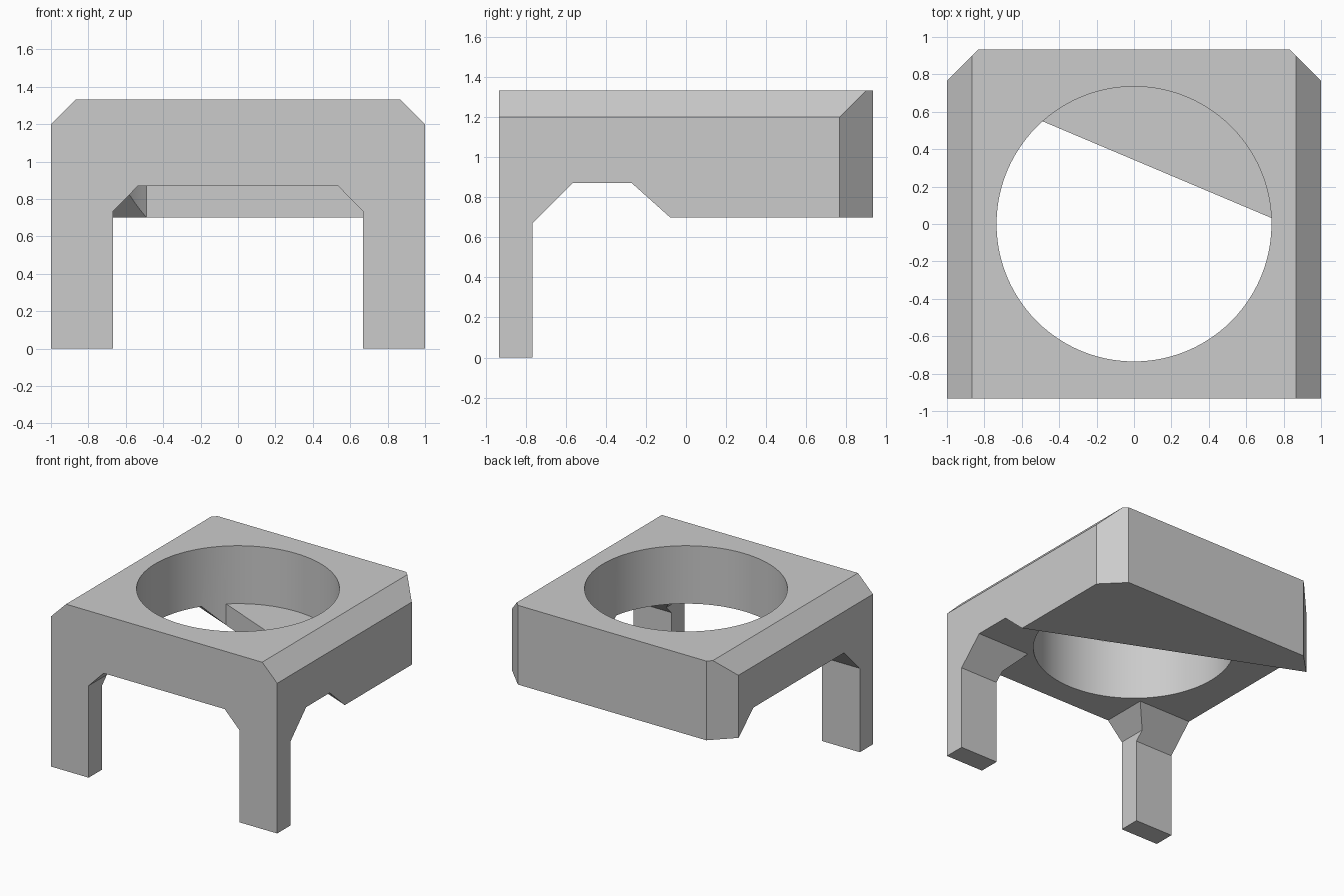
import bpy, bmesh, math
from mathutils import Vector

if "Cube" in bpy.data.objects:
    bpy.data.objects.remove(bpy.data.objects["Cube"])

TOP, DECK, CEILING = 1.333, 0.70, 0.87
HALF_Y = 0.933
RADIUS = 0.735
REACH = 1.1          # cutters run past the sides


def plate_edge(x):
    """y of the slanted front edge of the lower plate."""
    return 0.3425 - 0.4225 * x


def loft(name, start, end):
    """Solid between two matching outlines."""
    bm = bmesh.new()
    a = [bm.verts.new(p) for p in start]
    b = [bm.verts.new(p) for p in end]
    bm.faces.new(a)
    bm.faces.new(b[::-1])
    for i in range(len(a)):
        j = (i + 1) % len(a)
        bm.faces.new((a[j], a[i], b[i], b[j]))
    bmesh.ops.recalc_face_normals(bm, faces=bm.faces)
    return finish(name, bm)


def finish(name, bm):
    mesh = bpy.data.meshes.new(name)
    bm.to_mesh(mesh)
    bm.free()
    obj = bpy.data.objects.new(name, mesh)
    bpy.context.collection.objects.link(obj)
    return obj


def along_y(name, outline, y0, y1):
    return loft(name, [(x, y0, z) for x, z in outline],
                [(x, y1, z) for x, z in outline])


def along_z(name, outline, z0, z1):
    return loft(name, [(x, y, z0) for x, y in outline],
                [(x, y, z1) for x, y in outline])


def cut(target, cutter):
    """Subtract the cutter, then discard it."""
    cutter.hide_render = True
    bpy.context.view_layer.objects.active = target
    mod = target.modifiers.new("cut", 'BOOLEAN')
    mod.operation = 'DIFFERENCE'
    mod.solver = 'EXACT'
    mod.object = cutter
    bpy.ops.object.modifier_apply(modifier=mod.name)
    bpy.data.objects.remove(cutter)


# Housing block with sloped top edges
right = [(1, 0), (1, 1.2), (0.867, TOP)]
housing = along_y("housing", right + [(-x, z) for x, z in right[::-1]],
                  -HALF_Y, HALF_Y)

# Bevelled upright corners at the back
for side in (-1, 1):
    corner = [(0.833, HALF_Y), (1, 0.766), (1.2, 0.566), (1.2, 1.2), (0.566, 1.2)]
    cut(housing, along_z("corner_cutter", [(side * x, y) for x, y in corner], -1, 2))


# Opening across the sides, with the slanted plate left at the back
def side_section(x):
    d = plate_edge(x)
    points = [(-0.767, -0.1), (-0.767, 0.67), (-0.567, CEILING),
              (d - 0.19, CEILING), (d, DECK), (REACH, DECK), (REACH, -0.1)]
    return [(x, y, z) for y, z in points]


cut(housing, loft("side_opening_cutter", side_section(-REACH), side_section(REACH)))

# Opening between the front legs
jamb = [(0.667, -0.1), (0.667, 0.735), (0.535, CEILING)]
cut(housing, along_y("front_opening_cutter",
                     jamb + [(-x, z) for x, z in jamb[::-1]], -REACH, -0.4))

# Round well, stepped so that the plate forms part of its floor
bm = bmesh.new()
bmesh.ops.create_cone(bm, cap_ends=True, segments=96, radius1=RADIUS,
                      radius2=RADIUS, depth=1)
bmesh.ops.translate(bm, verts=bm.verts, vec=Vector((0, 0, 1.1)))
well = finish("well_cutter", bm)
cut(well, along_z("plate_keeper",
                  [(-REACH, plate_edge(-REACH)), (REACH, plate_edge(REACH)),
                   (REACH, 2), (-REACH, 2)], 0.4, CEILING))
cut(housing, well)

# Plain grey finish
grey = bpy.data.materials.new("light_grey")
grey.use_nodes = True
colour = (0.6, 0.6, 0.6, 1)
grey.diffuse_color = colour
grey.node_tree.nodes["Principled BSDF"].inputs["Base Color"].default_value = colour
housing.data.materials.clear()
housing.data.materials.append(grey)

bpy.ops.object.select_all(action='DESELECT')
housing.select_set(True)
bpy.context.view_layer.objects.active = housing
bpy.ops.object.shade_smooth_by_angle(angle=math.radians(20))
